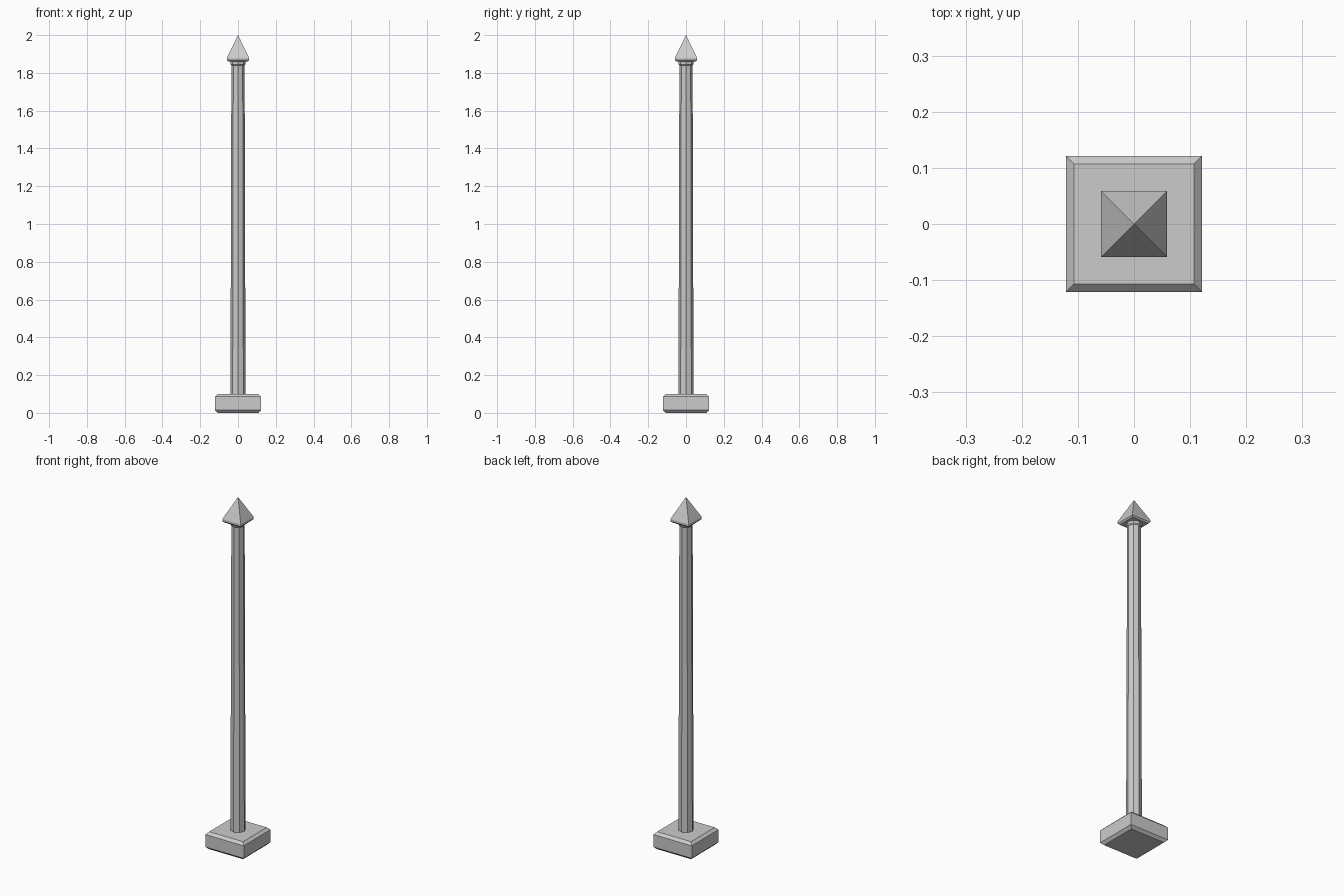
import bpy, bmesh
from math import cos, sin, pi, sqrt

if "Cube" in bpy.data.objects:
    bpy.data.objects.remove(bpy.data.objects["Cube"])


def stack(name, sides, profile, turn=0.0):
    """Flat-faced solid from (radius, z) rings; radius 0 makes a point."""
    bm = bmesh.new()
    rings = []
    for r, z in profile:
        n = sides if r > 0 else 1
        rings.append([bm.verts.new((r * cos(turn + 2 * pi * i / sides),
                                    r * sin(turn + 2 * pi * i / sides), z))
                      for i in range(n)])
    for a, b in zip(rings, rings[1:]):
        for i in range(sides):
            j = (i + 1) % sides
            if len(b) == 1:
                bm.faces.new((a[i], a[j], b[0]))
            else:
                bm.faces.new((a[i], a[j], b[j], b[i]))
    bm.faces.new(rings[0][::-1])
    if len(rings[-1]) > 1:
        bm.faces.new(rings[-1])
    mesh = bpy.data.meshes.new(name)
    bm.to_mesh(mesh)
    bm.free()
    obj = bpy.data.objects.new(name, mesh)
    bpy.context.collection.objects.link(obj)
    return obj


def square(name, profile):
    """Square stack given by half widths."""
    return stack(name, 4, [(h * sqrt(2), z) for h, z in profile], pi / 4)


# Bevelled foot block
square("base", [(0.107, 0), (0.1215, 0.0145), (0.1215, 0.0855), (0.107, 0.1)])

# Slightly tapered octagonal shaft
stack("post", 8, [(0.04, 0.1), (0.035, 1.84)])

# Octagonal collar under the cap
stack("collar", 8, [(0.035, 1.84), (0.04, 1.845), (0.04, 1.862)])

# Square cap with lip and pyramid point
square("cap", [(0.051, 1.86), (0.0585, 1.868), (0.0585, 1.88), (0, 2.0)])
